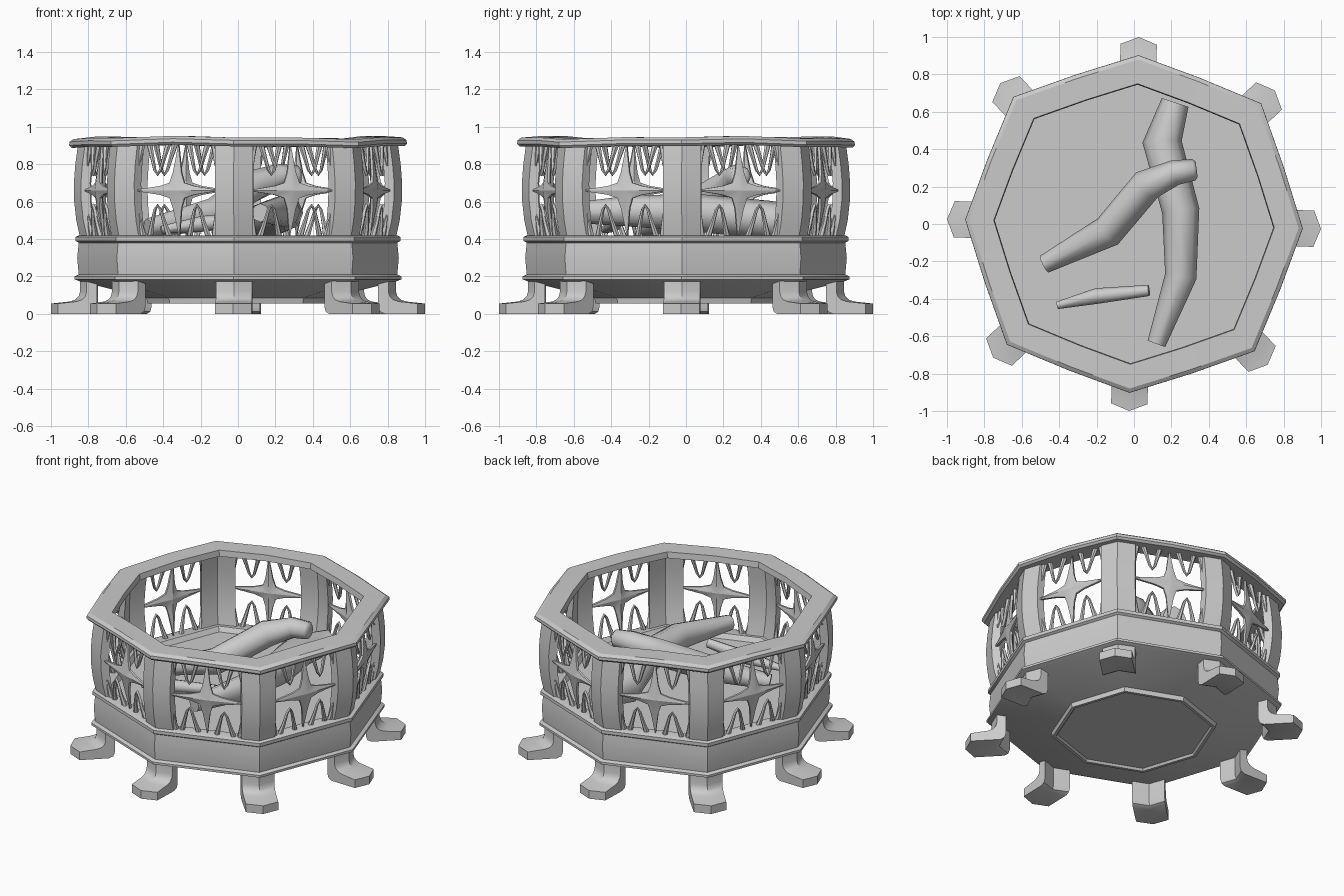
import bpy, bmesh
from math import sin, cos, tan, pi, radians, atan2, hypot
from mathutils import Vector

if "Cube" in bpy.data.objects:
    bpy.data.objects.remove(bpy.data.objects["Cube"])

TURN = radians(-1.5)          # slight twist of the whole octagon
T8 = tan(pi / 8)


def make(name, verts, faces, angle=30):
    me = bpy.data.meshes.new(name)
    me.from_pydata([tuple(v) for v in verts], [], faces)
    bm = bmesh.new()
    bm.from_mesh(me)
    bmesh.ops.recalc_face_normals(bm, faces=bm.faces)
    bm.to_mesh(me)
    bm.free()
    ob = bpy.data.objects.new(name, me)
    bpy.context.collection.objects.link(ob)
    bpy.ops.object.select_all(action='DESELECT')
    ob.select_set(True)
    bpy.context.view_layer.objects.active = ob
    bpy.ops.object.shade_smooth_by_angle(angle=radians(angle))
    return ob


def loft(rings, closed=False):
    """Join equal-length rings of points; cap the ends unless closed."""
    n, m = len(rings[0]), len(rings)
    verts = [p for r in rings for p in r]
    faces = [[i * n + j, i * n + (j + 1) % n,
              (i + 1) % m * n + (j + 1) % n, (i + 1) % m * n + j]
             for i in range(m if closed else m - 1) for j in range(n)]
    if not closed:
        faces += [list(range(n)), list(range((m - 1) * n, m * n))]
    return verts, faces


def polar(r, t, z, a):
    """Radial r, sideways t, height z in direction a; diagonals reach further out."""
    x, y = r * cos(a) - t * sin(a), r * sin(a) + t * cos(a)
    grow = 1 + .019 * (1 - cos(4 * (atan2(y, x) - TURN)))
    return Vector((x * grow, y * grow, z))


def tube(path, radii, sides, up=Vector((0, 0, 1))):
    path = [Vector(p) for p in path]
    rings = []
    for i, p in enumerate(path):
        d = (path[min(i + 1, len(path) - 1)] - path[max(i - 1, 0)]).normalized()
        s = d.cross(up).normalized()
        u = s.cross(d)
        rings.append([p + radii[i] * (s * cos(2 * pi * k / sides) + u * sin(2 * pi * k / sides))
                      for k in range(sides)])
    return loft(rings)


def merge(parts):
    verts, faces = [], []
    for v, f in parts:
        o = len(verts)
        verts += v
        faces += [[i + o for i in g] for g in f]
    return verts, faces


corners = [TURN + k * pi / 4 for k in range(8)]

# Octagonal fire bowl: foot ring, tapered underside, band with lips, floor
bowl = [(.455, .07), (.465, .056), (.485, .056), (.49, .085), (.85, .175), (.875, .185),
        (.875, .2), (.852, .21), (.86, .3), (.852, .38), (.868, .39), (.868, .412),
        (.85, .42), (.775, .42), (.755, .39)]
make("fire_bowl", *loft([[polar(r, 0, z, a) for a in corners] for r, z in bowl]))

# Top rim, gently uneven, with an extra point on every side
rim_profile = [(.745, .902), (.89, .895), (.903, .908), (.902, .927), (.88, .942), (.75, .942)]
rim = []
for k in range(16):
    a = TURN + k * pi / 8
    f = cos(pi / 8) * 1.008 if k % 2 else 1
    dz = .006 * sin(3 * a + 1) + (.004 if k % 2 else -.003)
    rim.append([polar(r * f, 0, z + dz, a) for r, z in rim_profile])
make("top_rim", *loft(rim, closed=True))

# Bulging folded corner posts
bulge = [(.41, .845), (.5, .865), (.6, .876), (.7, .878), (.8, .87), (.91, .855)]


def bulge_r(z):
    for (z0, r0), (z1, r1) in zip(bulge, bulge[1:]):
        if z <= z1:
            break
    return r0 + (r1 - r0) * (z - z0) / (z1 - z0)


W, TH = .102, .05
for k, a in enumerate(corners):
    rings = [[polar(r - d - abs(t) * T8, t, z, a) for d, t in
              ((0, -W), (0, 0), (0, W), (TH, W), (TH, 0), (TH, -W))] for z, r in bulge]
    make(f"post_{k}", *loft(rings))

# Legs with outward feet, folded along the corner
leg = [(.79, .2), (.79, .04), (.8, .012), (.825, 0), (1, 0), (1, .055), (.9, .066),
       (.87, .076), (.852, .095), (.845, .12), (.845, .2)]
for k, a in enumerate(corners):
    make(f"leg_{k}", *loft([[polar(r - abs(t) * T8, t, z, a) for r, z in leg]
                            for t in (-.097, 0, .097)]))

# Side panels: four-pointed star, hanging loops and spikes, mirrored at the bottom
MID = .66
loop = [(-.052, .91), (-.034, .84), (-.016, .77), (0, .745), (.016, .77), (.034, .84), (.052, .91)]
for k, a0 in enumerate(corners):
    a = a0 + pi / 8

    def on_panel(u, z, d=0):
        return polar((bulge_r(z) - .03) * cos(pi / 8) + d, u, z, a)

    star = []
    for i in range(16):
        b = i * pi / 8
        r = (.25, .098, .058, .098)[i % 4]
        # narrow the arms so that the sides curve inwards
        arm = round(i / 4) * pi / 2
        if i % 2:
            b = arm + (b - arm) * .62
        star.append((r * cos(b), MID + r * sin(b)))
    n = len(star)
    verts = [on_panel(u, z, s * .007) for s in (1, -1) for u, z in star]
    verts += [on_panel(0, MID, .022), on_panel(0, MID, -.022)]
    faces = []
    for i in range(n):
        j = (i + 1) % n
        faces += [[i, j, j + n, i + n], [i, j, 2 * n], [i + n, j + n, 2 * n + 1]]
    make(f"panel_star_{k}", verts, faces)

    bars = []
    out = Vector((cos(a), sin(a), 0))
    for flip in (False, True):
        for side in (-1, 1):
            def place(pts):
                return [on_panel(side * u, 1.325 - z if flip else z) for u, z in pts]
            bars.append(tube(place([(.11 + u, z) for u, z in loop]),
                             [.017, .012, .009, .009, .009, .012, .017], 6, out))
            bars.append(tube(place([(.2, .91), (.208, .85), (.213, .79)]), [.018, .012, .004], 6, out))
    make(f"panel_bars_{k}", *merge(bars), 50)

# Logs
logs = {
    "large_log": ([(.22, .65, .5), (.15, .44, .5), (.25, .07, .54), (.25, -.28, .55), (.12, -.64, .54)],
                  [.075, .105, .1, .085, .05]),
    "leaning_log": ([(-.48, -.215, .46), (-.14, -.04, .53), (.07, .21, .68), (.22, .275, .735),
                     (.32, .29, .735), (.335, .292, .735)],
                    [.05, .088, .088, .068, .058, .04]),
    "small_log": ([(-.41, -.435, .45), (-.2, -.385, .48), (.08, -.355, .52)],
                  [.02, .042, .03]),
}
for name, (path, radii) in logs.items():
    make(name, *tube(path, radii, 8), 50)
